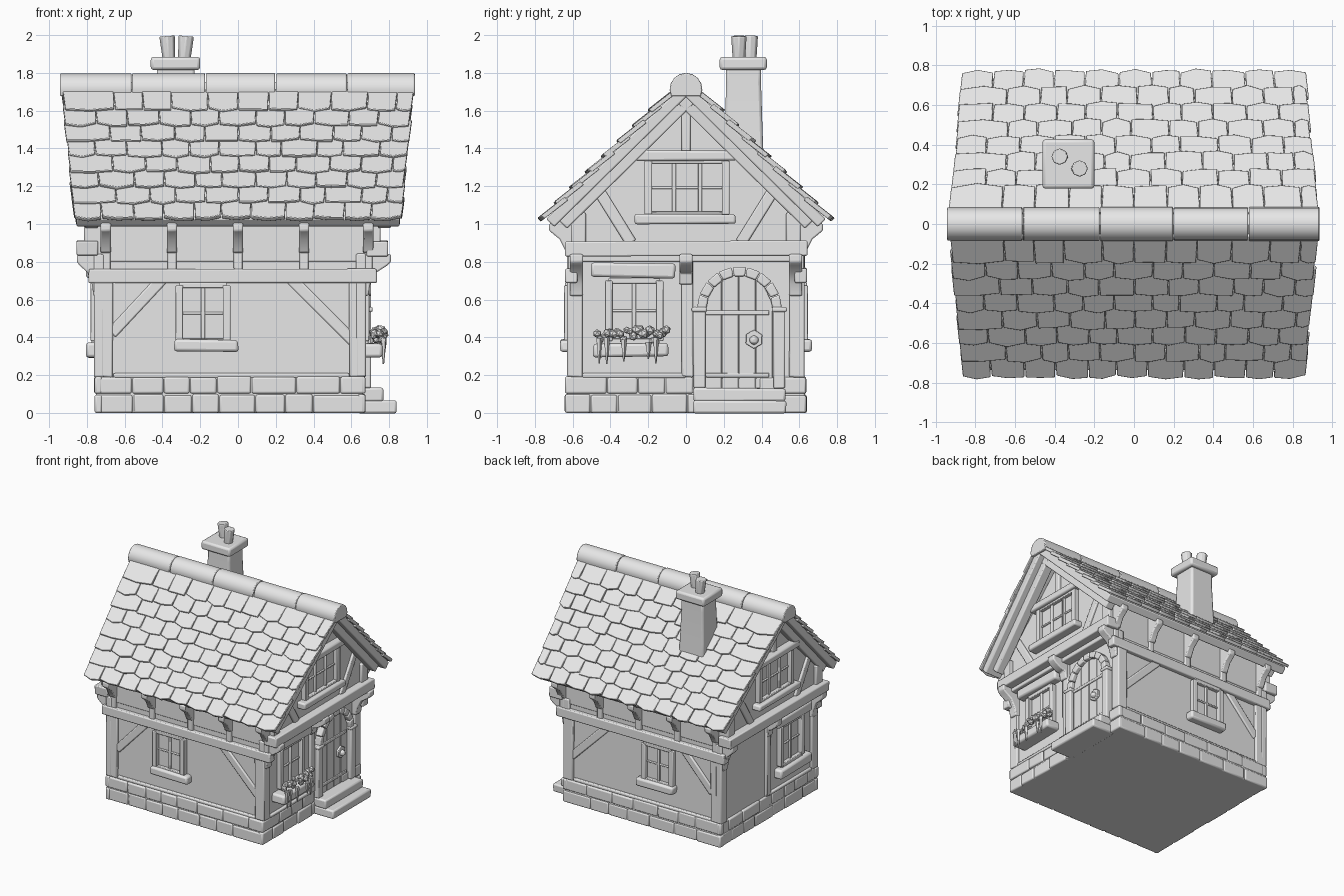
import bpy, bmesh, math, random
from mathutils import Vector, Matrix

if "Cube" in bpy.data.objects:
    bpy.data.objects.remove(bpy.data.objects["Cube"])

random.seed(4)
R = random.uniform
grey = bpy.data.materials.new("clay grey")
grey.diffuse_color = (0.8, 0.8, 0.8, 1)
grey.use_nodes = True
grey.node_tree.nodes["Principled BSDF"].inputs["Base Color"].default_value = grey.diffuse_color


def finish(name, bm, bevel=0.008):
    bmesh.ops.recalc_face_normals(bm, faces=bm.faces)
    me = bpy.data.meshes.new(name)
    bm.to_mesh(me)
    bm.free()
    me.materials.append(grey)
    ob = bpy.data.objects.new(name, me)
    bpy.context.collection.objects.link(ob)
    bpy.ops.object.select_all(action='DESELECT')
    ob.select_set(True)
    bpy.context.view_layer.objects.active = ob
    bpy.ops.object.shade_smooth_by_angle(angle=math.radians(40))
    if bevel:
        m = ob.modifiers.new("soft edges", 'BEVEL')
        m.width, m.segments, m.limit_method = bevel, 2, 'ANGLE'


def prism(bm, P, pts, d0, d1):
    """Extrude outline pts (u, v) from depth d0 to d1 through mapping P."""
    a = [bm.verts.new(P(u, v, d0)) for u, v in pts]
    b = [bm.verts.new(P(u, v, d1)) for u, v in pts]
    bm.faces.new(a[::-1])
    bm.faces.new(b)
    for i in range(len(a)):
        j = (i + 1) % len(a)
        bm.faces.new((a[i], a[j], b[j], b[i]))


def block(bm, P, u0, u1, v0, v1, d0, d1, j=0.0):
    q = [(u0, v0), (u1, v0), (u1, v1), (u0, v1)]
    prism(bm, P, [(u + R(-j, j), v + R(-j, j)) for u, v in q], d0, d1)


def strut(bm, P, p, q, w, d0, d1):
    p, q = Vector(p), Vector(q)
    n = (q - p).normalized().orthogonal() * w / 2
    prism(bm, P, [p - n, q - n, q + n, p + n], d0, d1)


# Wall mappings: u along the wall, v up, d outward
LOW = {1: 0.655, -1: -0.74}
UP = {1: 0.73, -1: -0.79}
def low_end(s): return lambda u, v, d: (LOW[s] + s * d, u, v)
def up_end(s): return lambda u, v, d: (UP[s] + s * d, u, v)
def side(s): return lambda u, v, d: (u, s * (0.605 + d), v)
def along_x(u, v, d): return (d, u, v)


def window(name, P, u0, u1, v0, v1, panes=2):
    bm = bmesh.new()
    block(bm, P, u0, u1, v0, v1, -0.01, 0.006)
    for k in range(panes + 1):
        u = u0 + (u1 - u0) * k / panes
        w = 0.02 if k in (0, panes) else 0.011
        block(bm, P, u - w, u + w, v0, v1, -0.01, 0.04 if w > 0.015 else 0.022)
    for v, w, d in ((v0, .015, .035), (v1, .015, .035), ((v0 + v1) / 2, .007, .016)):
        block(bm, P, u0, u1, v - w, v + w, -0.01, d)
    finish(name, bm, 0.005)


# Plaster walls
bm = bmesh.new()
block(bm, along_x, -0.605, 0.605, 0.1, 0.86, LOW[-1], LOW[1])
prism(bm, along_x, [(-.61, .8), (.61, .8), (.61, 1.07), (0, 1.67), (-.61, 1.07)], UP[-1], UP[1])
finish("plaster_walls", bm)

# Stone footing: solid core and two courses of rough stones
bm = bmesh.new()
block(bm, along_x, -0.63, 0.63, 0, 0.19, -0.752, 0.663)
for s in (1, -1):
    for P, a, b, base in ((side(s), -0.76, 0.672, 0.025), (low_end(s), -0.64, 0.64, 0.01)):
        for z0, z1 in ((0, 0.1), (0.102, 0.195)):
            u = a
            while u < b - 0.01:
                e = u + R(0.13, 0.24)
                e = b if e > b - 0.08 else e
                block(bm, P, u, e - 0.004, z0, z1 - R(0, .008), -0.02, base + R(0.003, 0.012))
                u = e
finish("stone_footing", bm, 0.01)

# Long walls: posts, rails, braces and rafter tails
for s, tag in ((-1, "front"), (1, "back")):
    bm = bmesh.new()
    P = side(s)
    block(bm, P, -0.755, -0.66, 0.19, 0.72, -0.03, 0.022, .004)
    block(bm, P, 0.59, 0.67, 0.19, 0.72, -0.03, 0.022, .004)
    block(bm, P, -0.79, 0.735, 0.69, 0.765, -0.03, 0.035, .004)
    block(bm, P, -0.66, 0.59, 0.185, 0.21, -0.03, 0.02)
    strut(bm, P, (-0.67, 0.42), (-0.40, 0.71), 0.06, -0.02, 0.016)
    strut(bm, P, (0.61, 0.38), (0.28, 0.71), 0.06, -0.02, 0.016)
    finish(tag + "_wall_timbers", bm)
    bm = bmesh.new()
    for x in (-0.7, -0.35, 0, 0.35, 0.69):
        block(bm, P, x - .025, x + .025, 0.75, 1.05, -0.02, 0.02, .003)
        prism(bm, lambda u, v, d: (d, s * u, v),
              [(.59, .84), (.635, .85), (.67, .92), (.725, .965), (.725, 1.0), (.59, 1.09)], x - .027, x + .027)
    finish(tag + "_rafter_tails", bm)
    window(tag + "_window", P, -0.31, -0.06, 0.38, 0.675)
    bm = bmesh.new()
    block(bm, P, -0.34, 0.0, 0.325, 0.39, -0.02, 0.062, .005)
    finish(tag + "_window_sill", bm, 0.015)

# Gable ends: timbers, jetty beam, brackets, windows
for s, tag in ((1, "right"), (-1, "left")):
    L, U = low_end(s), up_end(s)
    bm = bmesh.new()
    for y0, y1 in ((-.627, -.55), (.55, .627), (-.02, .035)):
        block(bm, L, y0, y1, 0.19, 0.84, -0.03, 0.022, .004)
    block(bm, L, -0.55, 0.0, 0.185, 0.21, -0.03, 0.02)
    block(bm, U, -0.64, 0.64, 0.83, 0.91, -0.05, 0.065, .005)
    strut(bm, U, (0, 1.38), (0, 1.66), 0.05, -0.02, 0.022)
    for m in (1, -1):
        strut(bm, U, (m * .47, 1.19), (m * .29, .9), 0.06, -0.02, 0.018)
        block(bm, U, m * .57 - .04, m * .57 + .04, .9, 1.06, -.02, .025)
    finish(tag + "_gable_timbers", bm)
    bm = bmesh.new()
    k = 1 if s == 1 else 0.73
    for y, z in ((-.58, .62), (0, .68), (.58, .62)):
        prism(bm, lambda u, v, d: (LOW[s] + s * u * k, d, v),
              [(-.02, z), (.035, z), (.045, z + .06), (.08, .745), (.135, .78), (.155, .80), (.155, .84), (-.02, .84)],
              y - .035, y + .035)
    finish(tag + "_jetty_brackets", bm)
    bm = bmesh.new()
    block(bm, U, -.265, .27, 1.335, 1.39, -.02, .06, .004)
    block(bm, U, -.27, .265, 1.0, 1.05, -.02, .07, .004)
    finish(tag + "_upper_lintel_and_sill", bm, 0.012)
    window(tag + "_upper_window", U, -0.2, 0.21, 1.05, 1.335, 3)
    window(tag + "_lower_window", L, -0.41, -0.14, 0.38, 0.7)
    bm = bmesh.new()
    block(bm, L, -.5, -.055, .715, .795, -.02, .065, .006)
    block(bm, L, -.49, -.09, .295, .37, -.02, .065 if s < 0 else .11, .006)
    finish(tag + "_lower_lintel_and_sill", bm, 0.015)

# Door: planks under an arch, straps, frame, handle
D = low_end(1)
bm = bmesh.new()
for i in range(4):
    a, b = 0.102 + i * .09, 0.188 + i * .09
    top = [(y, 0.55 + math.sqrt(max(0, .18 ** 2 - (y - .28) ** 2))) for y in (b, (a + b) / 2, a)]
    prism(bm, D, [(a, .13), (b, .13)] + top, -.02, .018)
for z in (.2, .53):
    block(bm, D, .105, .44, z - .012, z + .012, 0, .026)
finish("door", bm, 0.004)
bm = bmesh.new()
for y in (.07, .495):
    block(bm, D, y - .032, y + .032, .13, .56, -.02, .05, .003)
for i in range(9):
    a, b = math.pi * i / 9 + .01, math.pi * (i + 1) / 9 - .01
    prism(bm, D, [(.283 + r * math.cos(t), .55 + r * math.sin(t))
                  for r, t in ((.175, a), (.225, a), (.225, b), (.175, b))], -.02, .05)
for y in (.07, .495):
    block(bm, D, y - .04, y + .04, .535, .56, -.02, .058)
finish("door_frame", bm)
bm = bmesh.new()
prism(bm, D, [(.36 + .05 * math.cos(t * math.pi / 3 + .5), .39 + .05 * math.sin(t * math.pi / 3 + .5))
              for t in range(6)], .01, .035)
bmesh.ops.create_icosphere(bm, subdivisions=1, radius=.028, matrix=Matrix.Translation(D(.36, .385, .04)))
finish("door_handle", bm, 0.004)
bm = bmesh.new()
block(bm, D, .035, .53, 0, .065, -.02, .185, .004)
block(bm, D, .04, .525, .06, .13, -.02, .115, .004)
finish("door_steps", bm, 0.012)

# Flowers and trailing leaves over the right window box
bm = bmesh.new()
for i in range(22):
    c = D(-.47 + .365 * i / 21, R(.375, .44), R(.05, .12))
    bmesh.ops.create_icosphere(bm, subdivisions=1, radius=R(.018, .03), matrix=Matrix.Translation(c) @ Matrix.Rotation(R(0, 3), 4, 'X'))
for y in (-.46, -.42, -.33, -.2, -.16):
    c = Vector(D(y, .33, .115))
    bmesh.ops.create_cone(bm, segments=5, radius1=.004, radius2=.018, depth=R(.08, .15), cap_ends=True,
                          matrix=Matrix.Translation(c))
finish("window_box_flowers", bm, 0)

# Roof: v runs from ridge to eave, ends taper towards the eave
def half(v): return 0.935 - 0.09 * v
def slope(s, lift=0.0, start=0.0):
    def f(u, v, d):
        d += lift * (v - start)
        return (u * half(v), s * (v + .7 * d), 1.755 - .985 * v + .7 * d)
    return f

for s, tag in ((-1, "front"), (1, "back")):
    bm = bmesh.new()
    block(bm, slope(s), -.985, .985, 0, .74, -.06, .0)
    for e in (-1, 1):       # barge boards under the gable edge
        block(bm, slope(s), e * .85, e * .93, 0, .71, -.115, -.05)
    finish(tag + "_roof_deck", bm)
    bm = bmesh.new()
    for r in range(8):
        lo = .752 - .083 * r
        hi = max(lo - .12, .01)
        P = slope(s, .16, hi)
        n = 11
        cuts = [-1 + R(-.008, .008)] + [-1 + 2 * (i - .5 * (r % 2) + R(-.12, .12)) / n
                                       for i in range(1 + r % 2, n + r % 2)] + [1 + R(-.008, .008)]
        for a, b in zip(cuts, cuts[1:]):
            h = R(.0, .006)
            prism(bm, P, [(a, hi), (b, hi), (b - .004, lo + R(-.012, .004)),
                          ((a + b) / 2, lo + R(-.002, .01)), (a + .004, lo + R(-.012, .004))], -.01, .012 + h)
    finish(tag + "_roof_tiles", bm, 0.004)

# Rounded ridge caps
bm = bmesh.new()
cuts = [-.943, -.56, -.17, .2, .58, .94]
for a, b in zip(cuts, cuts[1:]):
    r = R(.082, .087)
    prism(bm, along_x, [(r * math.cos(t), 1.713 + r * math.sin(t))
                        for t in [math.radians(-25 + 23 * i) for i in range(11)]], a, b - .004)
finish("ridge_caps", bm, 0.006)

# Chimney: tapered stack, cap and two pots
bm = bmesh.new()
def ring(z, w, h): return [bm.verts.new((-.33 + a * w, .305 + b * h, z)) for a, b in ((-1, -1), (1, -1), (1, 1), (-1, 1))]
rings = [ring(1.3, .115, .108), ring(1.5, .108, .1), ring(1.75, .1, .092), ring(1.84, .1, .092)]
for p, q in zip(rings, rings[1:]):
    for i in range(4):
        bm.faces.new((p[i], p[(i + 1) % 4], q[(i + 1) % 4], q[i]))
bm.faces.new(rings[0])
bm.faces.new(rings[-1])
finish("chimney_stack", bm, 0.015)
bm = bmesh.new()
block(bm, along_x, .178, .428, 1.815, 1.885, -.462, -.2)
finish("chimney_cap", bm, 0.016)
bm = bmesh.new()
for x, y, t in ((-.37, .34, -.08), (-.28, .28, .08)):
    bmesh.ops.create_cone(bm, segments=8, radius1=.033, radius2=.042, depth=.14, cap_ends=True,
                          matrix=Matrix.Translation((x, y, 1.925)) @ Matrix.Rotation(t, 4, 'Y'))
finish("chimney_pots", bm, 0.005)
